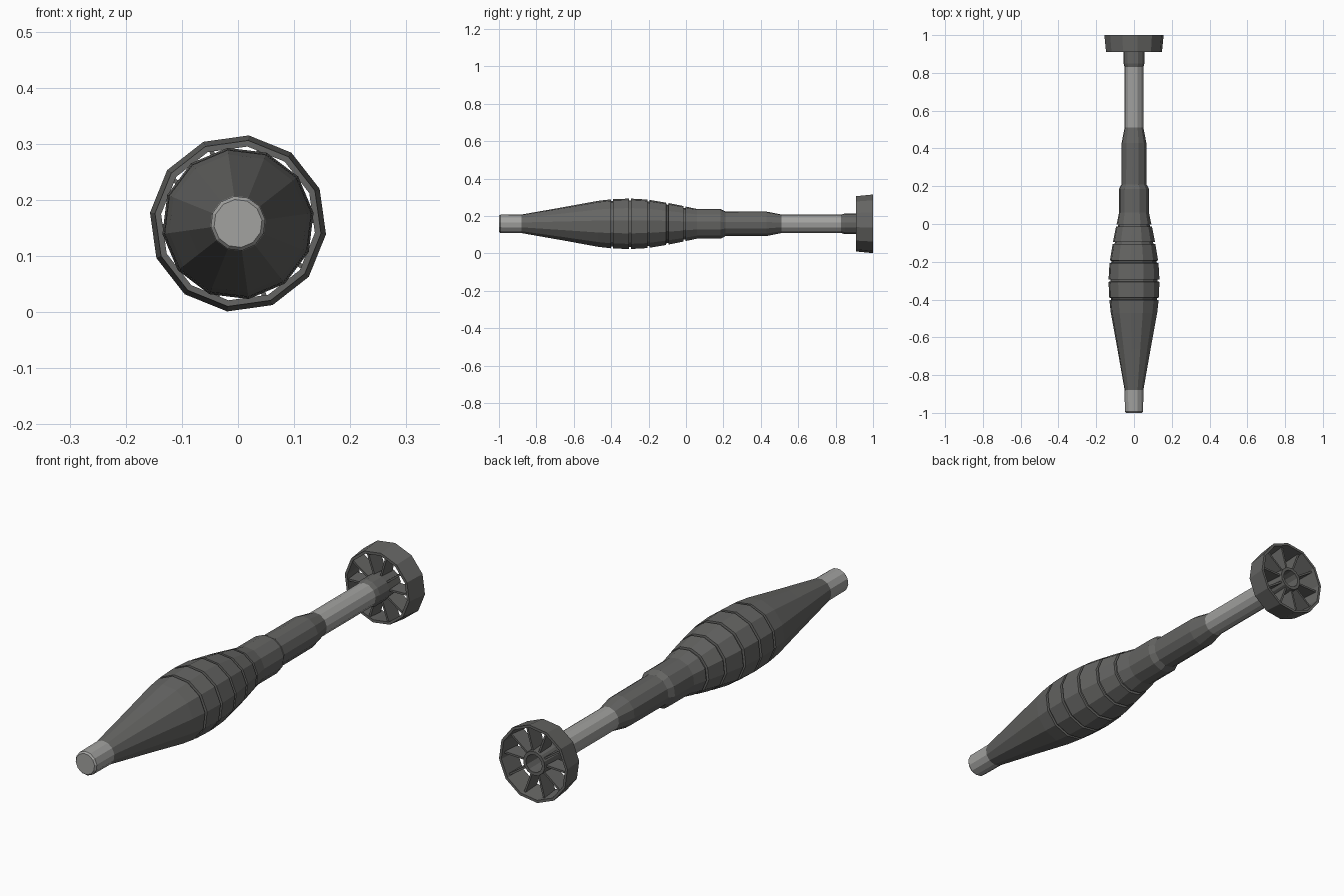
import bpy, bmesh, math
from mathutils import Matrix, Vector

if "Cube" in bpy.data.objects:
    bpy.data.objects.remove(bpy.data.objects["Cube"])

CZ = 0.158      # height of the long axis
SIDES = 12


def material(name, rgb):
    m = bpy.data.materials.new(name)
    m.diffuse_color = (*rgb, 1)
    m.use_nodes = True
    m.node_tree.nodes["Principled BSDF"].inputs["Base Color"].default_value = m.diffuse_color
    return m


DARK = material("dark grey", (0.13, 0.13, 0.125))
LIGHT = material("light grey", (0.36, 0.36, 0.35))


def finish(name, bm, mat):
    bmesh.ops.recalc_face_normals(bm, faces=bm.faces)
    me = bpy.data.meshes.new(name)
    bm.to_mesh(me)
    bm.free()
    ob = bpy.data.objects.new(name, me)
    bpy.context.collection.objects.link(ob)
    me.materials.append(mat)
    return ob


def lathe(name, profile, mat, turn=8, closed=False):
    """Spin (y, radius) points about the long axis; cap ends unless closed."""
    bm = bmesh.new()
    rings = []
    for y, r in profile:
        angles = [math.radians(turn + 360 * i / SIDES) for i in range(SIDES)]
        rings.append([bm.verts.new((r * math.cos(a), y, CZ + r * math.sin(a))) for a in angles])
    pairs = list(zip(rings, rings[1:]))
    if closed:
        pairs.append((rings[-1], rings[0]))
    else:
        bm.faces.new(rings[0])
        bm.faces.new(rings[-1])
    for a, b in pairs:
        for i in range(SIDES):
            j = (i + 1) % SIDES
            bm.faces.new((a[i], a[j], b[j], b[i]))
    return finish(name, bm, mat)


# Light nose cap and rear tube
lathe("nose_cap", [(-1, 0.043), (-0.993, 0.049), (-0.88, 0.05)], LIGHT)
lathe("rear_tube", [(0.505, 0.05), (0.84, 0.05)], LIGHT)

# Main body: cone, grooved bands, then stepped neck
body = [(-0.88, 0.05), (-0.66, 0.089), (-0.47, 0.124), (-0.402, 0.132)]
bands = [(-0.39, 0.133, -0.306, 0.136), (-0.294, 0.136, -0.206, 0.131),
         (-0.194, 0.129, -0.106, 0.114), (-0.094, 0.112, -0.014, 0.096)]
for y0, r0, y1, r1 in bands:
    py, pr = body[-1]
    body += [(py + 0.001, pr - 0.01), (y0 - 0.001, r0 - 0.01), (y0, r0), (y1, r1)]
body += [(-0.013, 0.086), (-0.003, 0.084), (-0.002, 0.093), (0.06, 0.08), (0.185, 0.08),
         (0.21, 0.067), (0.43, 0.066), (0.51, 0.05)]
lathe("body", body, DARK)

# Tail hub with an open bore
lathe("tail_hub", [(0.83, 0.05), (0.85, 0.056), (0.91, 0.056), (0.995, 0.05),
                   (0.995, 0.037), (0.86, 0.037)], DARK)

# Flared tail ring
lathe("tail_ring", [(0.91, 0.149), (1.0, 0.158), (1.0, 0.147), (0.91, 0.138)],
      DARK, turn=-7, closed=True)

# Radial fins joining hub and ring
bm = bmesh.new()
for k in range(10):
    spin = Matrix.Translation((0, 0, CZ)) @ Matrix.Rotation(-math.radians(2 + 36 * k), 4, 'Y')
    corners = [(0.045, 0.915), (0.139, 0.915), (0.144, 0.985), (0.045, 0.985)]
    lo, hi = ([bm.verts.new(spin @ Vector((x, y, z))) for x, y in corners] for z in (-0.004, 0.004))
    bm.faces.new(lo)
    bm.faces.new(hi)
    for i in range(4):
        j = (i + 1) % 4
        bm.faces.new((lo[i], lo[j], hi[j], hi[i]))
finish("tail_fins", bm, DARK)
